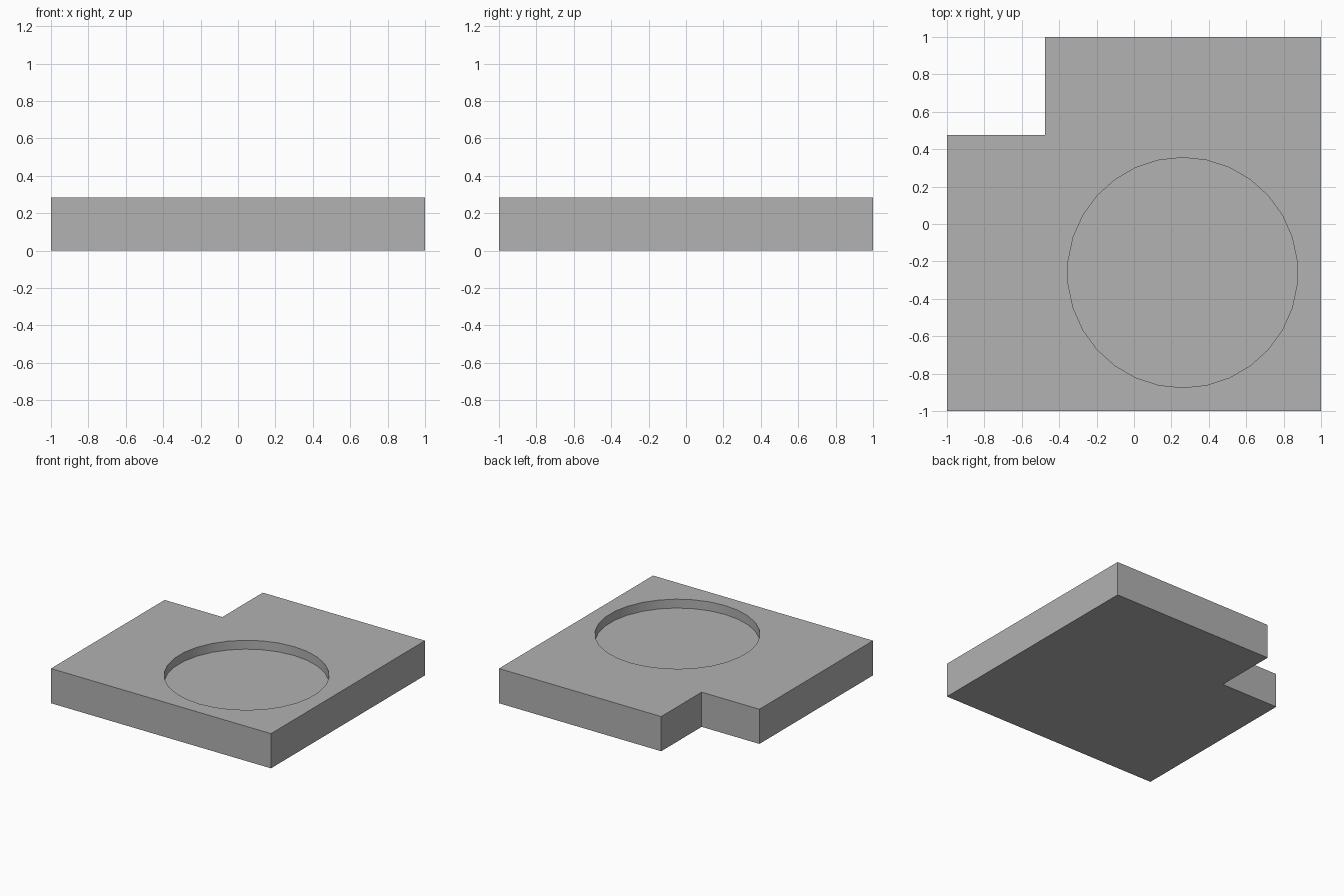
import bpy
import bmesh
import math

HEIGHT = 0.285
NOTCH = 0.475      # inner corner of the cut-out is at (-NOTCH, NOTCH)
CENTRE = 0.26
RADIUS = 0.615
DEPTH = 0.073

cube = bpy.data.objects.get("Cube")
if cube:
    bpy.data.objects.remove(cube, do_unlink=True)

grey = bpy.data.materials.new("light_grey")
grey.use_nodes = True
colour = (0.445, 0.445, 0.445, 1)
grey.diffuse_color = colour
grey.node_tree.nodes["Principled BSDF"].inputs["Base Color"].default_value = colour


def prism(name, outline, bottom, top):
    """Extrude a flat outline from bottom to top."""
    bm = bmesh.new()
    base = bm.faces.new([bm.verts.new((x, y, bottom)) for x, y in outline])
    extruded = bmesh.ops.extrude_face_region(bm, geom=[base], use_keep_orig=True)
    moved = [v for v in extruded["geom"] if isinstance(v, bmesh.types.BMVert)]
    bmesh.ops.translate(bm, verts=moved, vec=(0, 0, top - bottom))
    bmesh.ops.recalc_face_normals(bm, faces=bm.faces)
    mesh = bpy.data.meshes.new(name)
    bm.to_mesh(mesh)
    bm.free()
    mesh.materials.append(grey)
    obj = bpy.data.objects.new(name, mesh)
    bpy.context.collection.objects.link(obj)
    return obj


# Square slab with one back corner cut out
slab = prism("notched_slab", [(-1, -1), (1, -1), (1, 1), (-NOTCH, 1),
                              (-NOTCH, NOTCH), (-1, NOTCH)], 0, HEIGHT)

# Shallow round recess with a vertex at its front and back
angles = [math.pi / 2 + math.tau * i / 30 for i in range(30)]
circle = [(CENTRE + RADIUS * math.cos(a), -CENTRE + RADIUS * math.sin(a)) for a in angles]
cutter = prism("recess_cutter", circle, HEIGHT - DEPTH, HEIGHT + DEPTH)
cutter.hide_render = True

cut = slab.modifiers.new("recess", "BOOLEAN")
cut.operation = "DIFFERENCE"
cut.solver = "EXACT"
cut.object = cutter

bpy.ops.object.select_all(action="DESELECT")
slab.select_set(True)
bpy.context.view_layer.objects.active = slab
bpy.ops.object.modifier_apply(modifier=cut.name)
bpy.data.objects.remove(cutter, do_unlink=True)

# Smooth recess wall, sharp rims and corners
bpy.ops.object.shade_smooth_by_angle(angle=math.radians(30))
